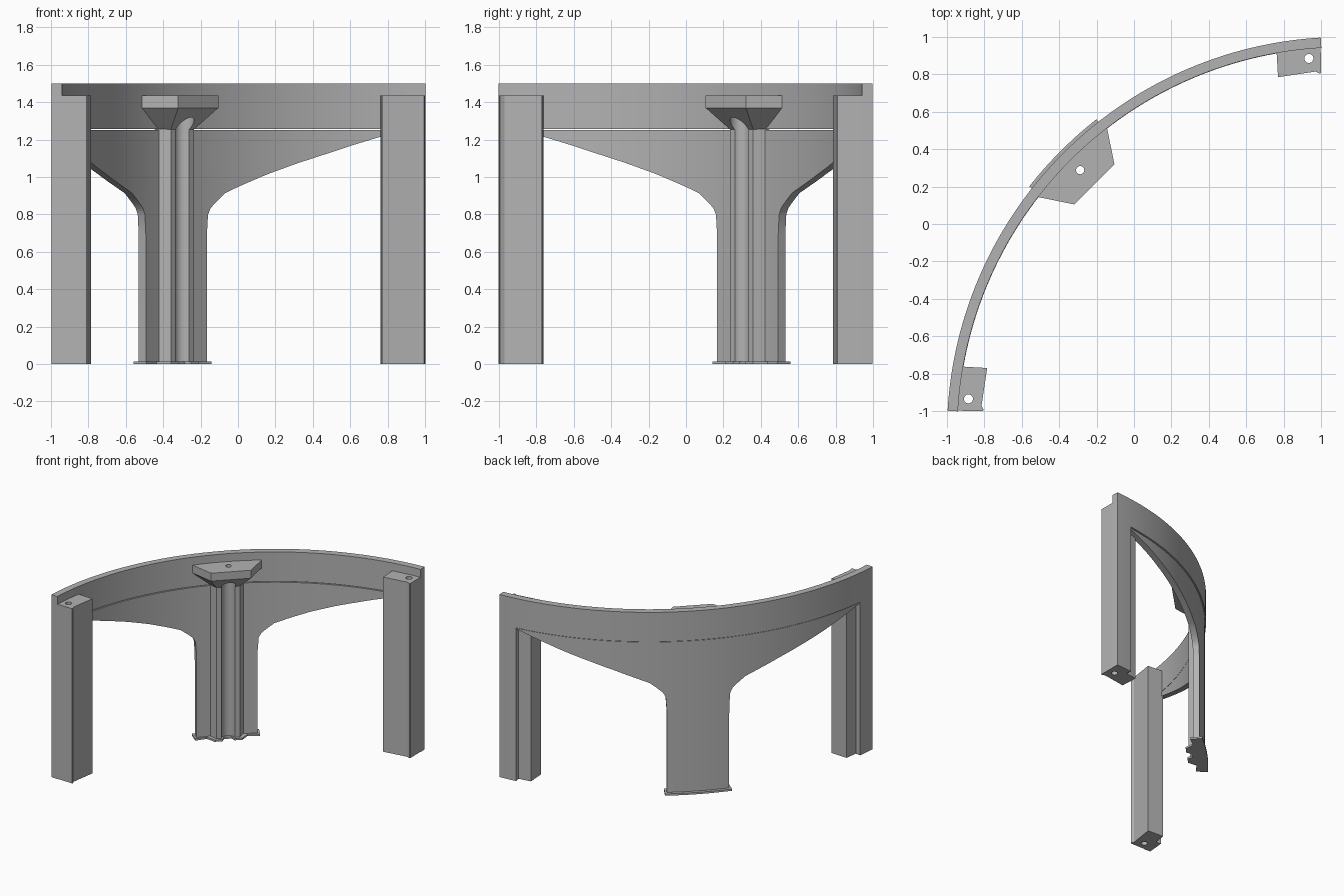
import bpy, bmesh
from math import sin, cos, pi

cube = bpy.data.objects.get("Cube")
if cube:
    bpy.data.objects.remove(cube, do_unlink=True)

C = 1.12                    # arc centre is (C, -C)
R_OUT, R_IN = 2.12, 2.065   # rim radii
END = 0.728                 # half angle of the arc
POST = 0.661                # angle where the end posts begin
RIM_Z, TOP_Z, LEG_Z = 1.258, 1.5, 1.435

gray = bpy.data.materials.new("plain gray")
gray.use_nodes = True
gray.diffuse_color = (0.45, 0.45, 0.45, 1)
gray.node_tree.nodes["Principled BSDF"].inputs["Base Color"].default_value = (0.45, 0.45, 0.45, 1)


def local(r, t):
    """Plan point: r outward along the diagonal, t sideways."""
    k = 0.5 ** 0.5
    return C + (t - r) * k, -C + (r + t) * k


def polar(r, a):
    return local(r * cos(a), r * sin(a))


def finish(name, bm):
    bmesh.ops.recalc_face_normals(bm, faces=bm.faces)
    mesh = bpy.data.meshes.new(name)
    bm.to_mesh(mesh)
    bm.free()
    mesh.materials.append(gray)
    ob = bpy.data.objects.new(name, mesh)
    bpy.context.collection.objects.link(ob)
    return ob


def activate(ob):
    bpy.ops.object.select_all(action='DESELECT')
    ob.select_set(True)
    bpy.context.view_layer.objects.active = ob


def prism(name, plan, z0, z1):
    bm = bmesh.new()
    low = bm.faces.new([bm.verts.new((x, y, z0)) for x, y in plan])
    out = bmesh.ops.extrude_face_region(bm, geom=[low])
    for v in out["geom"]:
        if isinstance(v, bmesh.types.BMVert):
            v.co.z = z1
    return finish(name, bm)


def arc_wall(name, columns, r0, r1, top):
    """Curved wall from (angle, bottom height) columns."""
    bm = bmesh.new()
    rings = []
    for a, z in columns:
        rings.append([bm.verts.new((*polar(r, a), h))
                      for r, h in ((r0, z), (r1, z), (r1, top), (r0, top))])
    for p, q in zip(rings, rings[1:]):
        for i in range(4):
            j = (i + 1) % 4
            bm.faces.new((p[i], p[j], q[j], q[i]))
    bm.faces.new(rings[0])
    bm.faces.new(rings[-1])
    return finish(name, bm)


def spread(a0, a1, n, z):
    return [(a0 + (a1 - a0) * i / n, z) for i in range(n + 1)]


def bore(ob, centre, radius, z0, z1):
    plan = [(centre[0] + radius * cos(i * pi / 16), centre[1] + radius * sin(i * pi / 16))
            for i in range(32)]
    cutter = prism("cutter", plan, z0, z1)
    cutter.hide_render = True
    mod = ob.modifiers.new("bore", 'BOOLEAN')
    mod.operation, mod.solver, mod.object = 'DIFFERENCE', 'EXACT', cutter
    activate(ob)
    bpy.ops.object.modifier_apply(modifier=mod.name)
    bpy.data.objects.remove(cutter, do_unlink=True)


parts = []

# Curved rim band
parts.append(arc_wall("rim", spread(-END, END, 72, RIM_Z), R_IN, R_OUT, TOP_Z))

# Skirt sweeping down into the middle leg
edge = [(0.112, 0.0), (0.1121, 0.69), (0.116, 0.8), (0.125, 0.835), (0.143, 0.868),
        (0.172, 0.915), (0.219, 0.953), (0.3, 1.015), (0.39, 1.076), (0.476, 1.13),
        (0.54, 1.172), (0.61, 1.215), (POST, 1.245)]
half = []
for (a0, z0), (a1, z1) in zip(edge, edge[1:]):
    n = 3 if a1 - a0 > 0.04 else 1
    half += [(a0 + (a1 - a0) * i / n, z0 + (z1 - z0) * i / n) for i in range(n)]
half.append(edge[-1])
columns = [(-a, z) for a, z in reversed(half)] + spread(-0.1, 0.1, 10, 0.0) + half
parts.append(arc_wall("skirt", columns, R_IN - 0.002, R_OUT - 0.008, RIM_Z - 0.006))

# Ribbed column behind the middle leg, with a bored channel
screw = local(1.991, 0)
column = prism("middle_column", [local(r, t) for r, t in (
    (2.075, -0.134), (2.004, -0.088), (2.004, 0.088), (2.075, 0.134))], 0, 1.26)
bore(column, screw, 0.053, -0.1, 1.37)
parts.append(column)

# Bracket: flat plate tapering down to the column
plate = ((2.055, -0.265), (1.884, -0.152), (1.884, 0.152), (2.055, 0.265), (2.08, 0.1), (2.08, -0.1))
foot = ((2.08, -0.134), (2.004, -0.088), (2.004, 0.088), (2.08, 0.134))
bm = bmesh.new()
for outline, z in ((foot, 1.255), (plate, 1.37), (plate, LEG_Z)):
    for r, t in outline:
        bm.verts.new((*local(r, t), z))
bmesh.ops.convex_hull(bm, input=bm.verts)
bmesh.ops.dissolve_limit(bm, angle_limit=0.01, verts=bm.verts, edges=bm.edges)
bracket = finish("middle_bracket", bm)
bore(bracket, screw, 0.053, 1.2, 1.37)
bore(bracket, screw, 0.022, 1.3, 1.5)
parts.append(bracket)

# Thin foot plate following the column outline
outer = [polar(2.137, a) for a, _ in spread(0.119, -0.119, 10, 0)]
inner = [local(r, t) for r, t in (
    (2.03, -0.245), (2.045, -0.155), (1.984, -0.105), (1.984, -0.045), (2.02, -0.03),
    (2.02, 0.03), (1.984, 0.045), (1.984, 0.105), (2.045, 0.155), (2.03, 0.245))]
parts.append(prism("foot_plate", outer + inner, 0, 0.015))

# End legs: inner block and outer post, mirrored across the diagonal
block = [(0.762, 0.925), (0.77, 0.785), (0.97, 0.815), (0.995, 0.803), (1.0, 0.81), (0.998, 0.95), (0.86, 0.94)]
for side, name in ((1, "back"), (-1, "front")):
    plan = block if side > 0 else [(-y, -x) for x, y in block]
    leg = prism(name + "_leg", plan, 0, LEG_Z)
    hole = (0.935, 0.885) if side > 0 else (-0.885, -0.935)
    bore(leg, hole, 0.024, -0.1, 1.6)
    parts.append(leg)
    parts.append(arc_wall(name + "_post", spread(side * POST, side * END, 4, 0.0),
                          R_IN, R_OUT, RIM_Z))

for ob in parts:
    activate(ob)
    bpy.ops.object.shade_smooth_by_angle(angle=0.5)
